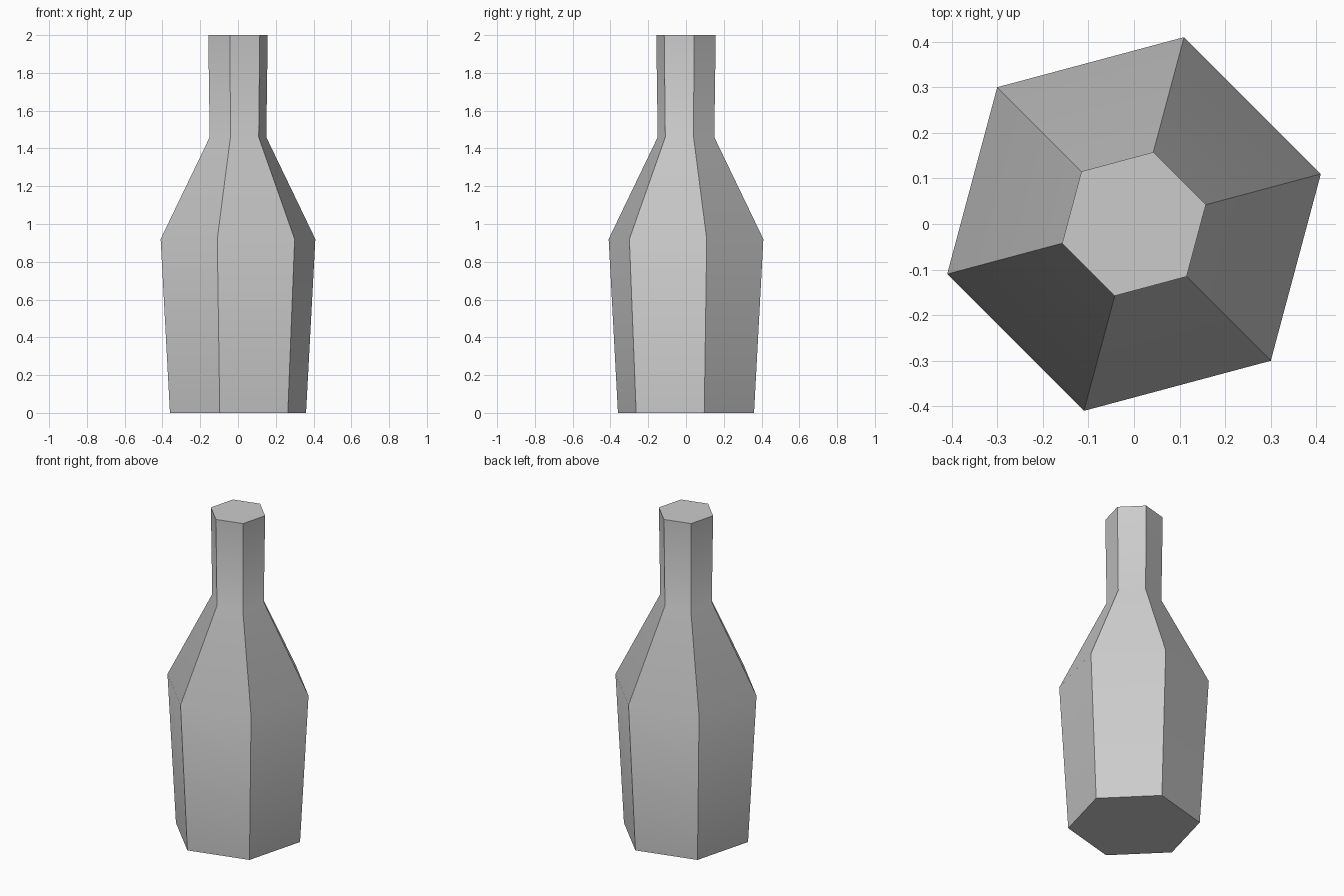
import bpy, bmesh
from math import cos, sin, radians

cube = bpy.data.objects.get("Cube")
if cube:
    bpy.data.objects.remove(cube, do_unlink=True)

SIDES = 6
TURN = radians(15)
# Radius and height of each ring: base, shoulder, neck, rim
PROFILE = [(0.373, 0), (0.424, 0.92), (0.155, 1.46), (0.163, 2)]

# Plain grey surface
grey = bpy.data.materials.new("grey")
grey.use_nodes = True
colour = (0.6, 0.6, 0.6, 1)
grey.diffuse_color = colour
grey.node_tree.nodes["Principled BSDF"].inputs["Base Color"].default_value = colour

# Six-sided bottle lofted through the rings
bm = bmesh.new()
rings = []
for radius, z in PROFILE:
    angles = [TURN + radians(360 * i / SIDES) for i in range(SIDES)]
    rings.append([bm.verts.new((radius * cos(a), radius * sin(a), z)) for a in angles])
for low, high in zip(rings, rings[1:]):
    for i in range(SIDES):
        j = (i + 1) % SIDES
        bm.faces.new((low[i], low[j], high[j], high[i]))

# Closed base and top
bm.faces.new(rings[0][::-1])
bm.faces.new(rings[-1])

mesh = bpy.data.meshes.new("bottle")
bm.to_mesh(mesh)
bm.free()
mesh.materials.append(grey)
bottle = bpy.data.objects.new("bottle", mesh)
bpy.context.collection.objects.link(bottle)

# Soft shoulder and neck bends, crisp upright edges
bpy.ops.object.select_all(action="DESELECT")
bottle.select_set(True)
bpy.context.view_layer.objects.active = bottle
bpy.ops.object.shade_smooth_by_angle(angle=radians(30))
